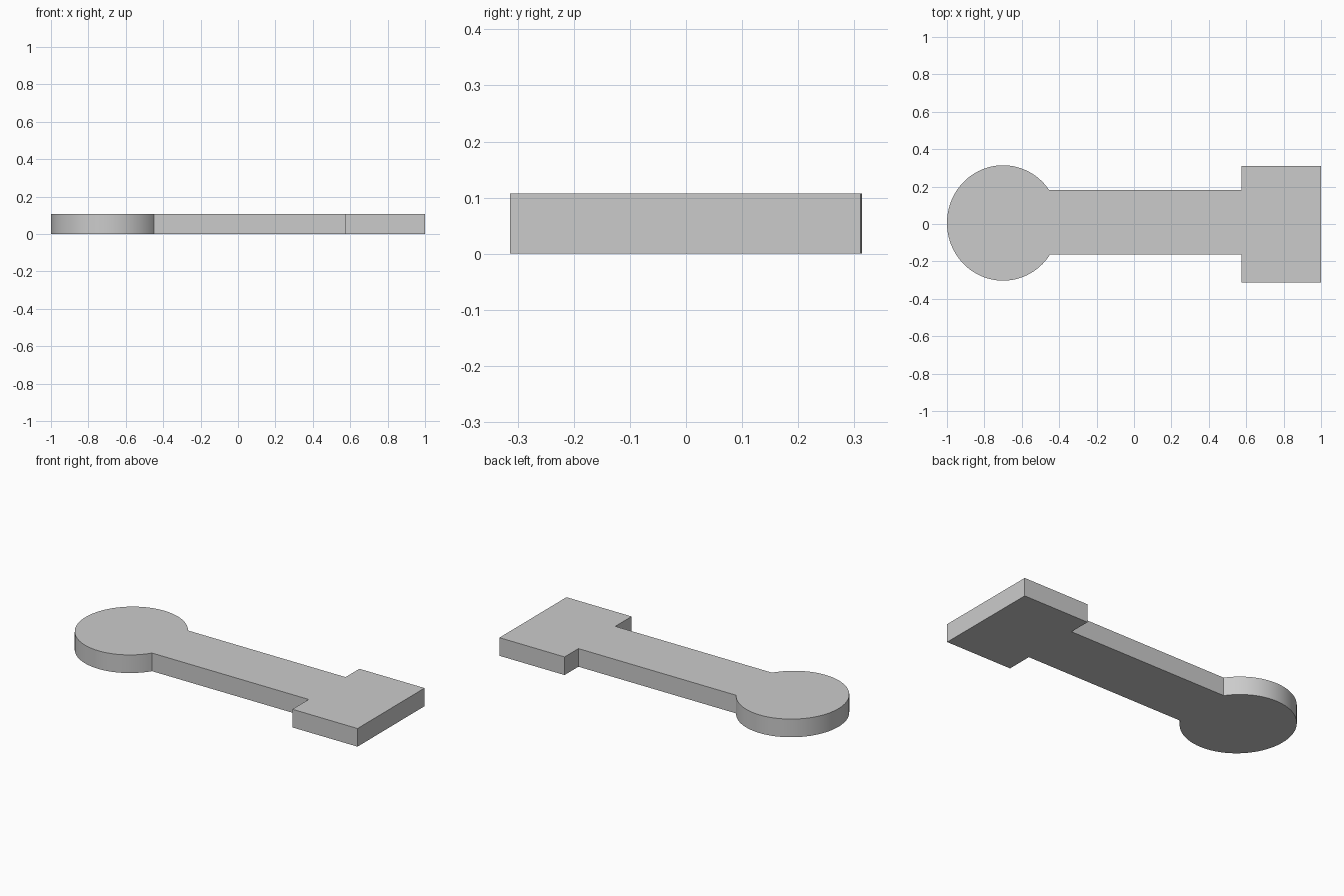
import bpy, bmesh, math

cube = bpy.data.objects.get("Cube")
if cube:
    bpy.data.objects.remove(cube, do_unlink=True)

HEIGHT = 0.107
BAR_FRONT, BAR_BACK = -0.162, 0.182
BLOCK_FRONT, BLOCK_BACK = -0.314, 0.311
BLOCK_X = 0.575
CX, CY, RX, RY = -0.70, 0.0055, 0.30, 0.3085
STEPS = 72

grey = bpy.data.materials.new("light_grey")
grey.use_nodes = True
colour = (0.6, 0.6, 0.6, 1)
grey.diffuse_color = colour
grey.node_tree.nodes["Principled BSDF"].inputs["Base Color"].default_value = colour

# Round head: arc running from the back of the bar to its front
start = math.asin((BAR_BACK - CY) / RY)
end = 2 * math.pi + math.asin((BAR_FRONT - CY) / RY)
outline = []
for i in range(STEPS + 1):
    a = start + (end - start) * i / STEPS
    outline.append((CX + RX * math.cos(a), CY + RY * math.sin(a)))

# Straight bar and rectangular end block
outline += [(BLOCK_X, BAR_FRONT), (BLOCK_X, BLOCK_FRONT), (1, BLOCK_FRONT),
            (1, BLOCK_BACK), (BLOCK_X, BLOCK_BACK), (BLOCK_X, BAR_BACK)]

# Extrude the outline into one flat plate
bm = bmesh.new()
base = bm.faces.new([bm.verts.new((x, y, 0)) for x, y in outline])
top = bmesh.ops.extrude_face_region(bm, geom=[base], use_keep_orig=True)
bmesh.ops.translate(bm, vec=(0, 0, HEIGHT),
                    verts=[g for g in top["geom"] if isinstance(g, bmesh.types.BMVert)])
bmesh.ops.recalc_face_normals(bm, faces=bm.faces)
mesh = bpy.data.meshes.new("flat_key_plate")
bm.to_mesh(mesh)
bm.free()
mesh.materials.append(grey)

plate = bpy.data.objects.new("flat_key_plate", mesh)
bpy.context.collection.objects.link(plate)
bpy.ops.object.select_all(action="DESELECT")
plate.select_set(True)
bpy.context.view_layer.objects.active = plate
bpy.ops.object.shade_smooth_by_angle(angle=math.radians(30))
